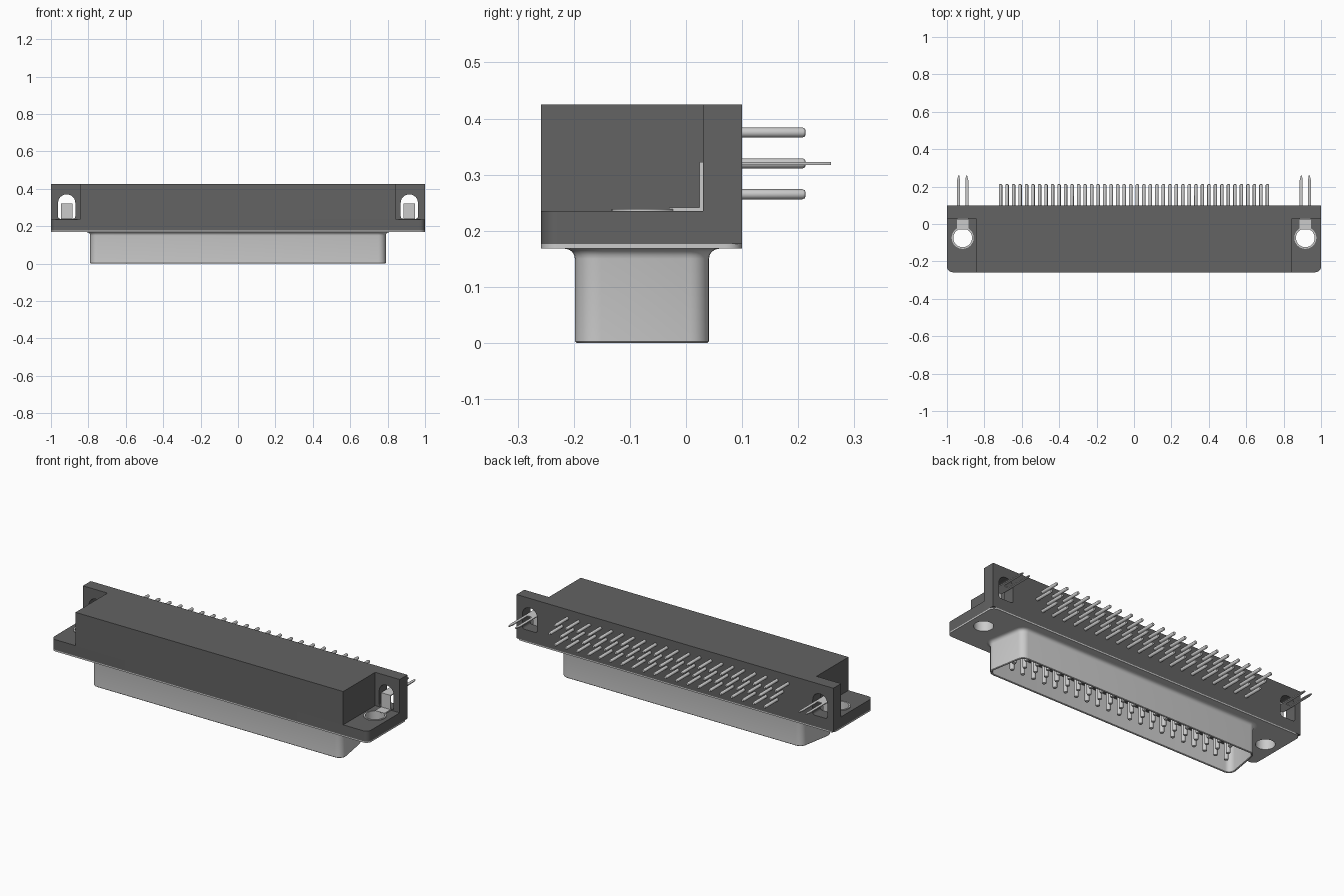
import bpy, bmesh
from math import pi, cos, sin, atan2
from mathutils import Vector

if "Cube" in bpy.data.objects:
    bpy.data.objects.remove(bpy.data.objects["Cube"])


def material(name, rgb):
    m = bpy.data.materials.new(name)
    m.diffuse_color = (*rgb, 1)
    m.use_nodes = True
    m.node_tree.nodes["Principled BSDF"].inputs["Base Color"].default_value = m.diffuse_color
    return m


PLASTIC = material("dark_plastic", (0.125, 0.125, 0.125))
METAL = material("metal", (0.76, 0.76, 0.73))


def finish(ob, mat):
    ob.data.materials.append(mat)
    bpy.ops.object.select_all(action='DESELECT')
    ob.select_set(True)
    bpy.context.view_layer.objects.active = ob
    bpy.ops.object.shade_smooth_by_angle(angle=0.6)


def mesh_object(name, bm, mat):
    bmesh.ops.recalc_face_normals(bm, faces=bm.faces)
    me = bpy.data.meshes.new(name)
    bm.to_mesh(me)
    bm.free()
    ob = bpy.data.objects.new(name, me)
    bpy.context.collection.objects.link(ob)
    finish(ob, mat)
    return ob


def box(name, lo, hi, mat):
    bm = bmesh.new()
    bmesh.ops.create_cube(bm, size=1)
    for v in bm.verts:
        v.co = [(a + b) / 2 + c * (b - a) for a, b, c in zip(lo, hi, v.co)]
    return mesh_object(name, bm, mat)


def rounded(pts, radii, off=0.0, n=6):
    """Counter-clockwise convex outline with rounded corners, grown by off."""
    out = []
    P = [Vector(p) for p in pts]
    for i, p in enumerate(P):
        d1 = (p - P[i - 1]).normalized()
        d2 = (P[(i + 1) % len(P)] - p).normalized()
        n1, n2 = Vector((d1.y, -d1.x)), Vector((d2.y, -d2.x))
        r = radii[i]
        if r == 0:
            out.append(p)
            continue
        c = p - (n1 + n2) * r / (1 + n1.dot(n2))
        a1, a2 = atan2(n1.y, n1.x), atan2(n2.y, n2.x)
        if a2 < a1:
            a2 += 2 * pi
        for k in range(n + 1):
            a = a1 + (a2 - a1) * k / n
            out.append(c + (r + off) * Vector((cos(a), sin(a))))
    return out


def circle(cx, cy, r, n=32):
    return [(cx + r * cos(2 * pi * k / n), cy + r * sin(2 * pi * k / n)) for k in range(n)]


def plate(name, loops, lo, hi, mat, upright=False):
    """Extrude an outline with holes from lo to hi along z (or y if upright)."""
    cu = bpy.data.curves.new(name, 'CURVE')
    cu.dimensions, cu.fill_mode, cu.extrude = '2D', 'BOTH', (hi - lo) / 2
    for loop in loops:
        sp = cu.splines.new('POLY')
        sp.points.add(len(loop) - 1)
        for q, p in zip(sp.points, loop):
            q.co = (p[0], p[1], 0, 1)
        sp.use_cyclic_u = True
    ob = bpy.data.objects.new(name, cu)
    bpy.context.collection.objects.link(ob)
    mid = (lo + hi) / 2
    ob.location = (0, mid, 0) if upright else (0, 0, mid)
    ob.rotation_euler.x = pi / 2 if upright else 0
    bpy.ops.object.select_all(action='DESELECT')
    ob.select_set(True)
    bpy.context.view_layer.objects.active = ob
    bpy.ops.object.convert(target='MESH')
    finish(ob, mat)
    return ob


def loft(name, loops, mat, cap=False):
    bm = bmesh.new()
    rings = [[bm.verts.new((p[0], p[1], z)) for p in loop] for loop, z in loops]
    for a, b in zip(rings, rings[1:]):
        for i in range(len(a)):
            bm.faces.new((a[i - 1], a[i], b[i], b[i - 1]))
    if cap:
        bm.faces.new(rings[0])
        bm.faces.new(rings[-1])
    return mesh_object(name, bm, mat)


def add_pin(bm, base, tip, r, n=12):
    """Round pin with a chamfered tip."""
    base, tip = Vector(base), Vector(tip)
    d = (tip - base).normalized()
    u = Vector((1, 0, 0))
    w = d.cross(u)
    rings = []
    for c, rad in ((base, r), (tip - d * r * 0.6, r), (tip - d * r * 0.15, r * 0.8), (tip, r * 0.45)):
        rings.append([bm.verts.new(c + rad * (u * cos(2 * pi * k / n) + w * sin(2 * pi * k / n)))
                      for k in range(n)])
    for a, b in zip(rings, rings[1:]):
        for i in range(n):
            bm.faces.new((a[i - 1], a[i], b[i], b[i - 1]))
    bm.faces.new(rings[0])
    bm.faces.new(rings[-1])


HX = 0.916                      # mounting hole offset
FRONT, WALL, BACK = -0.258, 0.03, 0.10
rect = [(-1, FRONT), (1, FRONT), (1, BACK), (-1, BACK)]

# plastic body: base with ears, centre block, full-width back wall with slots
base = rounded(rect, (0.03, 0.03, 0, 0))
plate("housing_base", [base] + [circle(s * HX, -0.074, 0.054) for s in (-1, 1)], 0.176, 0.235, PLASTIC)
box("housing_block", (-0.845, FRONT, 0.235), (0.845, WALL, 0.425), PLASTIC)
slots = [rounded([(x - 0.046, 0.24), (x + 0.046, 0.24), (x + 0.046, 0.37), (x - 0.046, 0.37)],
                 (0.012, 0.012, 0.044, 0.044)) for x in (-HX, HX)]
plate("housing_back_wall", [[(-1, 0.235), (1, 0.235), (1, 0.425), (-1, 0.425)]] + slots,
      WALL, BACK, PLASTIC, upright=True)

# metal flange
flange = rounded(rect, (0.03,) * 4)
plate("flange", [flange] + [circle(s * HX, -0.074, 0.05) for s in (-1, 1)], 0.168, 0.176, METAL)

# D-shaped shell, flared into the flange and hollow below
D = [(-0.798, -0.198), (0.798, -0.198), (0.756, 0.041), (-0.756, 0.041)]
R = (0.04,) * 4
profile = [(0.018 * (1 - sin(k * pi / 8)), 0.150 + 0.018 * cos(k * pi / 8)) for k in range(5)]
profile += [(0, 0.003), (-0.003, 0), (-0.007, 0), (-0.01, 0.003), (-0.01, 0.168)]
loft("shell", [(rounded(D, R, o), z) for o, z in profile], METAL)
loft("shell_insulator", [(rounded(D, R, -0.0095), z) for z in (0.155, 0.17)], PLASTIC, cap=True)

# three staggered rows of contacts and their board tails
contacts, tails = bmesh.new(), bmesh.new()
H = 0.0348
rows = [(-0.136, 0.375, 21, -20.5), (-0.079, 0.32, 21, -19.5), (-0.022, 0.265, 20, -18.5)]
for y, z, count, start in rows:
    for i in range(count):
        x = (start + 2 * i) * H
        add_pin(contacts, (x, y, 0.165), (x, y, 0.03), 0.012)
        add_pin(tails, (x, BACK - 0.01, z), (x, 0.213, z), 0.009)
mesh_object("contact_pins", contacts, METAL)
mesh_object("board_tails", tails, METAL)

# board-lock brackets: bushing, bent strip and forked prongs on each ear
half = [(0.03, 0.025), (0.03, 0.235), (0.024, 0.258), (0.018, 0.258), (0.014, 0.235), (0.014, 0.10)]
for side, s in (("left", -1), ("right", 1)):
    x = s * HX
    plate(side + "_bushing", [circle(x, -0.074, 0.059), circle(x, -0.074, 0.05)], 0.172, 0.239, METAL)
    box(side + "_bracket_foot", (x - 0.03, -0.03, 0.235), (x + 0.03, WALL, 0.241), METAL)
    box(side + "_bracket_upright", (x - 0.03, 0.024, 0.241), (x + 0.03, WALL, 0.3225), METAL)
    fork = [(x + a, b) for a, b in half] + [(x - a, b) for a, b in reversed(half)]
    plate(side + "_bracket_fork", [fork], 0.3175, 0.3225, METAL)
